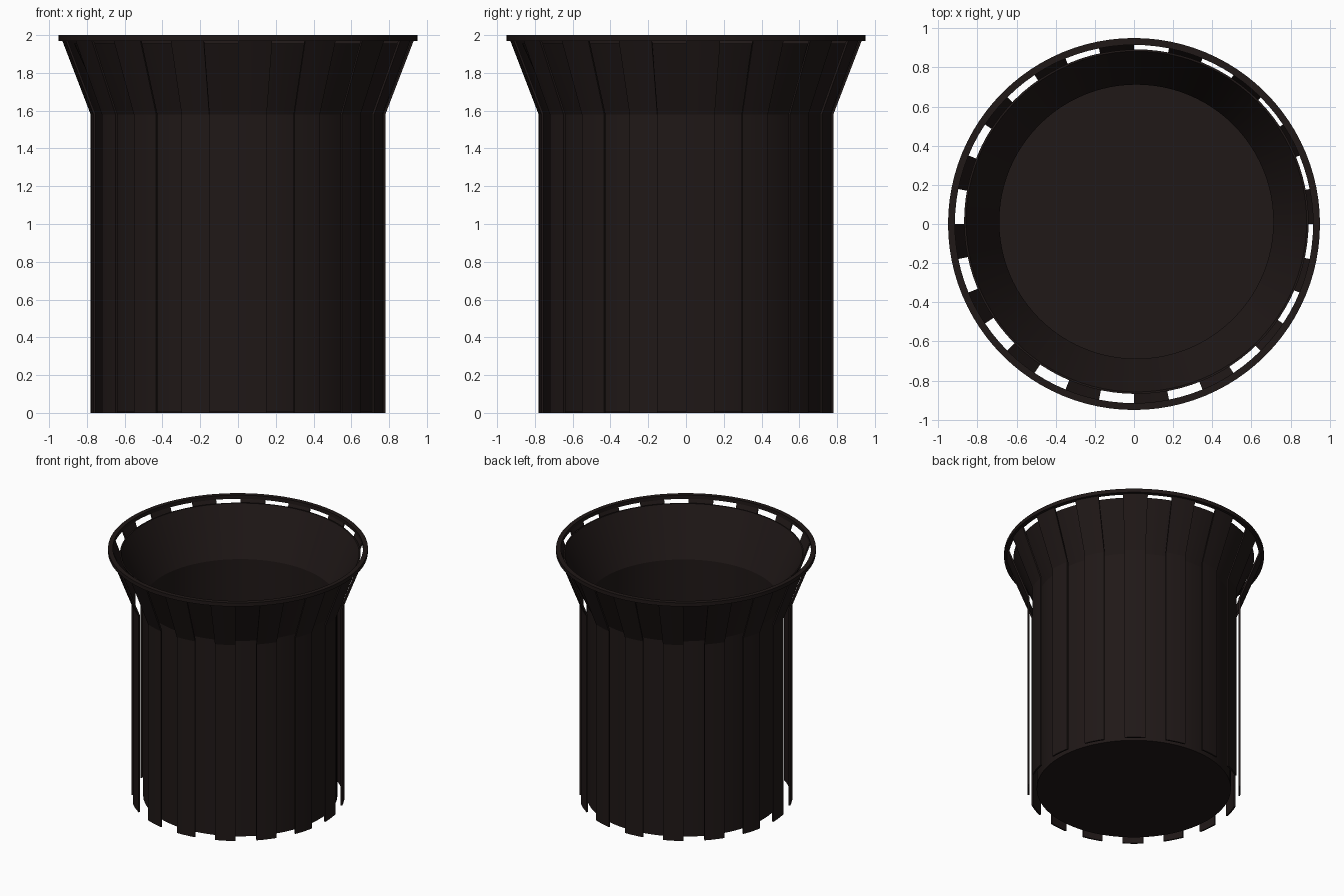
import bpy, bmesh
from math import cos, sin, radians

if "Cube" in bpy.data.objects:
    bpy.data.objects.remove(bpy.data.objects["Cube"])

mat = bpy.data.materials.new("dark_brown_metal")
mat.diffuse_color = (0.014, 0.009, 0.0085, 1)
mat.use_nodes = True
mat.node_tree.nodes["Principled BSDF"].inputs["Base Color"].default_value = mat.diffuse_color


def lathe(bm, profile, a0, a1, steps, closed_profile):
    """Sweep an (r, z) profile about z between two angles in degrees."""
    full = abs(a1 - a0) >= 360
    rings = []
    for i in range(steps if full else steps + 1):
        a = radians(a0 + (a1 - a0) * i / steps)
        rings.append([bm.verts.new((r * cos(a), r * sin(a), z)) for r, z in profile])
    n = len(profile)
    pairs = list(zip(rings, rings[1:])) + ([(rings[-1], rings[0])] if full else [])
    for p, q in pairs:
        for j in range(n if closed_profile else n - 1):
            k = (j + 1) % n
            bm.faces.new((p[j], q[j], q[k], p[k]))
    if closed_profile and not full:
        bm.faces.new(rings[0])
        bm.faces.new(rings[-1])
    return rings


def finish(bm, name, loc=(0, 0, 0)):
    bmesh.ops.recalc_face_normals(bm, faces=bm.faces)
    me = bpy.data.meshes.new(name)
    bm.to_mesh(me)
    bm.free()
    ob = bpy.data.objects.new(name, me)
    ob.location = loc
    bpy.context.collection.objects.link(ob)
    me.materials.append(mat)
    bpy.ops.object.select_all(action='DESELECT')
    ob.select_set(True)
    bpy.context.view_layer.objects.active = ob
    bpy.ops.object.shade_smooth_by_angle(angle=radians(15))
    return ob


# Flat top rim
bm = bmesh.new()
lathe(bm, [(0.915, 1.97), (0.95, 1.97), (0.95, 2.0), (0.915, 2.0)], 0, 360, 96, True)
finish(bm, "top_rim")

# Sixteen flared slats, each filling half of its 22.5 degree step
slat = [(0.78, 0), (0.78, 1.58), (0.932, 1.975), (0.92, 1.975), (0.768, 1.583), (0.768, 0)]
bm = bmesh.new()
for i in range(16):
    lathe(bm, slat, i * 22.5, i * 22.5 + 11.25, 3, True)
finish(bm, "outer_slats")

# Open inner liner with a floor, sitting slightly off centre
liner = [(0.71, 0.004), (0.71, 1.58), (0.88, 1.955), (0.87, 1.955), (0.70, 1.583), (0.70, 0.015)]
bm = bmesh.new()
rings = lathe(bm, liner, 0, 360, 96, False)
bm.faces.new([r[0] for r in rings])
bm.faces.new([r[-1] for r in rings])
finish(bm, "inner_liner", (0.012, 0.012, 0))
